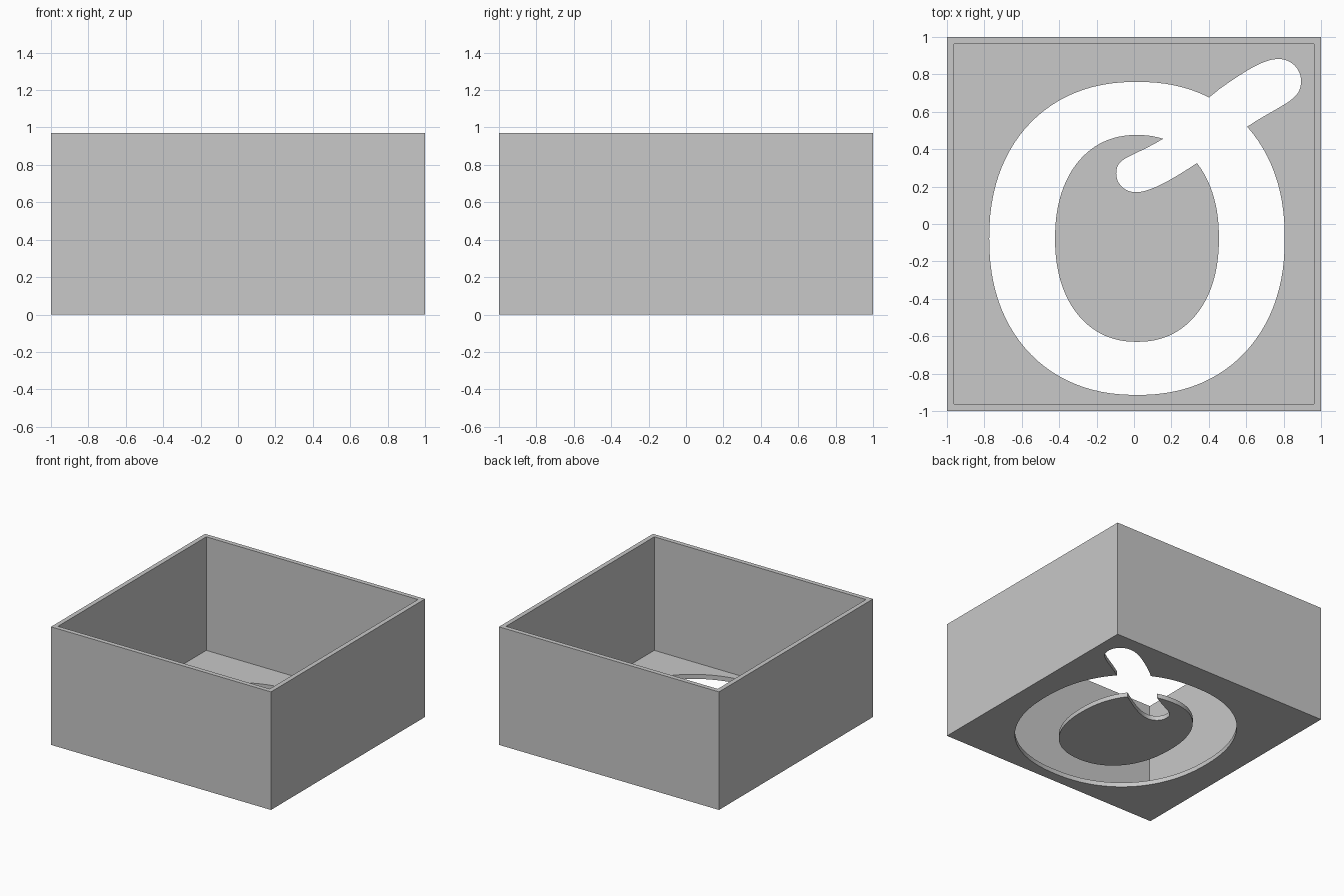
import bpy
import bmesh
import math
from mathutils import Vector
from mathutils.geometry import interpolate_bezier

if "Cube" in bpy.data.objects:
    bpy.data.objects.remove(bpy.data.objects["Cube"])

HEIGHT, WALL, FLOOR = 0.97, 0.038, 0.037
CENTRE = Vector((0.016, -0.077))

grey = bpy.data.materials.new("plain grey")
grey.use_nodes = True
colour = (0.58, 0.58, 0.58, 1)
grey.diffuse_color = colour
grey.node_tree.nodes["Principled BSDF"].inputs["Base Color"].default_value = colour


def oval_arc(rx, ry, start, end, steps=96):
    """Points of a slightly squared oval, counterclockwise from start to end."""
    def angle(p):
        x, y = (p[0] - CENTRE.x) / rx, (p[1] - CENTRE.y) / ry
        return math.atan2(math.copysign(abs(y) ** 1.1, y), math.copysign(abs(x) ** 1.1, x))

    a, b = angle(start), angle(end)
    if b <= a:
        b += math.tau
    points = []
    for i in range(steps + 1):
        t = a + (b - a) * i / steps
        c, s = math.cos(t), math.sin(t)
        points.append(CENTRE + Vector((rx * math.copysign(abs(c) ** (1 / 1.1), c),
                                       ry * math.copysign(abs(s) ** (1 / 1.1), s))))
    return points


def bezier_path(knots, steps=12):
    """Interior points of a path given as knot, handle, handle, knot, ..."""
    points = []
    for i in range(0, len(knots) - 1, 3):
        k = [Vector((*p, 0)) for p in knots[i:i + 4]]
        points += [p.to_2d() for p in interpolate_bezier(*k, steps + 1)][1:]
    return points[:-1]


def square(half):
    return [Vector((x * half, y * half)) for x, y in ((-1, -1), (1, -1), (1, 1), (-1, 1))]


def add_loop(bm, points, z):
    verts = [bm.verts.new((p.x, p.y, z)) for p in points]
    edges = [bm.edges.new((v, verts[i - 1])) for i, v in enumerate(verts)]
    return verts, edges


def skin(bm, a, b):
    for i in range(len(a[0])):
        bm.faces.new((a[0][i - 1], a[0][i], b[0][i], b[0][i - 1]))


def cap(bm, *loops):
    bmesh.ops.triangle_fill(bm, edges=[e for l in loops for e in l[1]], use_beauty=True)


def finish(bm, name):
    bmesh.ops.recalc_face_normals(bm, faces=bm.faces)
    mesh = bpy.data.meshes.new(name)
    bm.to_mesh(mesh)
    bm.free()
    mesh.materials.append(grey)
    obj = bpy.data.objects.new(name, mesh)
    bpy.context.collection.objects.link(obj)
    bpy.context.view_layer.objects.active = obj
    obj.select_set(True)
    bpy.ops.object.shade_smooth_by_angle(angle=math.radians(25))
    obj.select_set(False)


# Outline of the floor opening: oval with a rounded lobe at the upper right
upper_lobe = [(0.61, 0.525), (0.82, 0.655), (0.893, 0.665), (0.893, 0.765),
              (0.893, 0.83), (0.84, 0.882), (0.775, 0.882),
              (0.70, 0.882), (0.62, 0.84), (0.406, 0.685)]
opening = oval_arc(0.79, 0.837, upper_lobe[-1], upper_lobe[0]) + bezier_path(upper_lobe)

# Outline of the loose centre plate: oval with a rounded notch
notch = [(0.337, 0.326), (0.17, 0.215), (0.075, 0.17), (0.01, 0.17),
         (-0.05, 0.17), (-0.095, 0.215), (-0.095, 0.27),
         (-0.095, 0.36), (-0.02, 0.35), (0.155, 0.455)]
island = oval_arc(0.438, 0.553, notch[-1], notch[0]) + bezier_path(notch)[::-1]
# The notch runs back from the oval's last point to its first
island = oval_arc(0.438, 0.553, notch[-1], notch[0]) + bezier_path(notch)

# Open box with the opening through its floor
bm = bmesh.new()
outer_low = add_loop(bm, square(1), 0)
outer_top = add_loop(bm, square(1), HEIGHT)
inner_top = add_loop(bm, square(1 - WALL), HEIGHT)
inner_low = add_loop(bm, square(1 - WALL), FLOOR)
hole_top = add_loop(bm, opening, FLOOR)
hole_low = add_loop(bm, opening, 0)
skin(bm, outer_low, outer_top)
skin(bm, outer_top, inner_top)
skin(bm, inner_top, inner_low)
skin(bm, hole_top, hole_low)
cap(bm, inner_low, hole_top)
cap(bm, outer_low, hole_low)
finish(bm, "open_box")

# Centre plate
bm = bmesh.new()
low = add_loop(bm, island, 0)
top = add_loop(bm, island, FLOOR)
skin(bm, low, top)
cap(bm, low)
cap(bm, top)
finish(bm, "floor_centre_plate")
